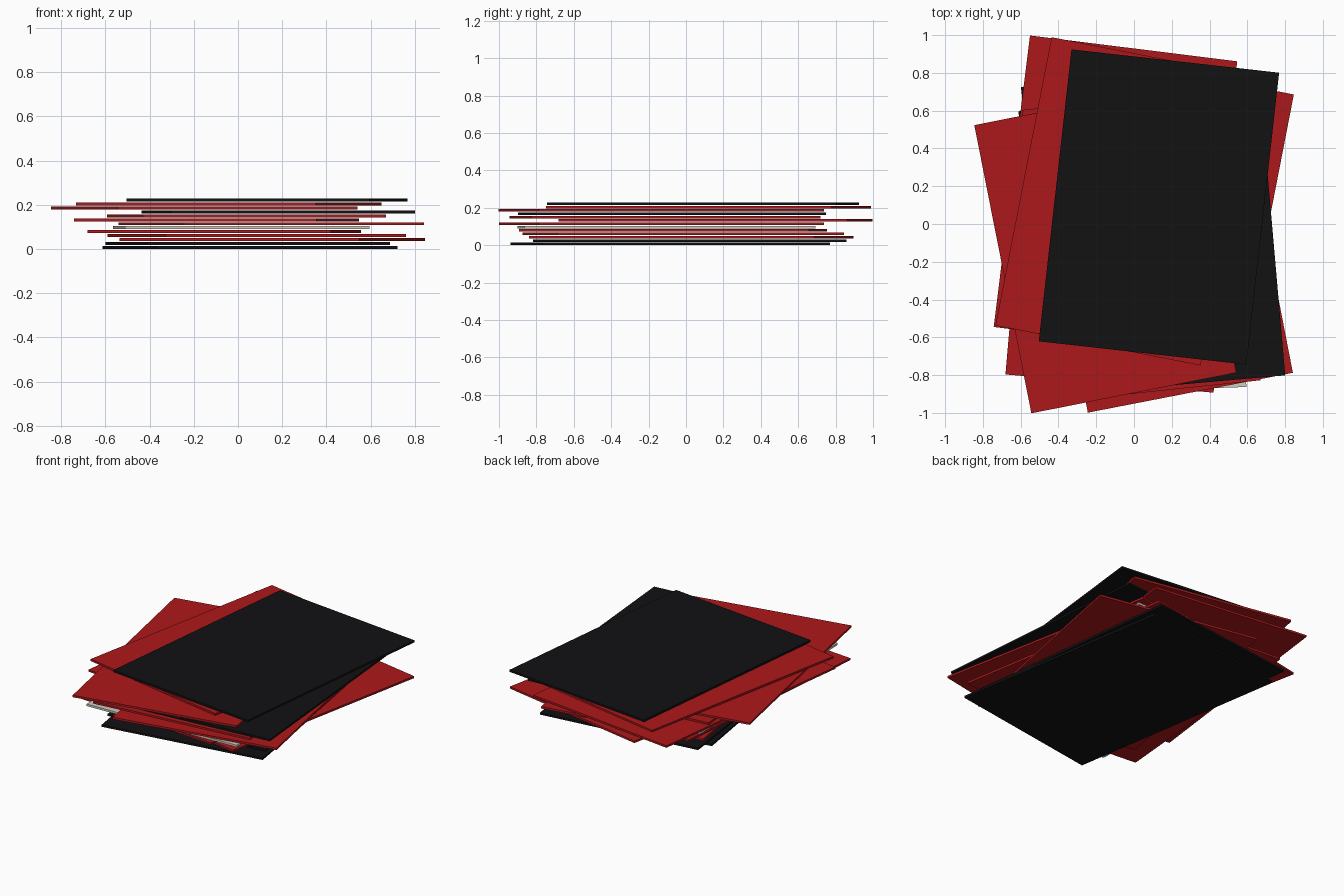
import bpy
import bmesh
import math

if "Cube" in bpy.data.objects:
    bpy.data.objects.remove(bpy.data.objects["Cube"])

W, H, T = 1.106, 1.555, 0.0135   # card width, length, thickness
PITCH = 0.0179                   # vertical spacing between cards


def material(name, rgb):
    m = bpy.data.materials.new(name)
    m.diffuse_color = (*rgb, 1.0)
    m.use_nodes = True
    m.node_tree.nodes["Principled BSDF"].inputs["Base Color"].default_value = m.diffuse_color
    return m


MATS = {
    "black": material("black_card", (0.006, 0.006, 0.007)),
    "red": material("red_card", (0.42, 0.009, 0.011)),
    "white": material("white_card", (0.62, 0.60, 0.52)),
}

# Cards from bottom to top: colour, centre x, centre y, twist in degrees
CARDS = [
    ("black", 0.055, -0.085, 9.0),
    ("black", 0.045, 0.020, 7.0),
    ("red", 0.155, 0.028, -11.0),
    ("red", 0.085, -0.015, 9.7),
    ("red", -0.062, -0.070, -5.0),
    ("white", 0.015, -0.105, 2.0),
    ("red", 0.150, -0.130, 11.0),
    ("red", -0.098, 0.158, -7.1),
    ("red", 0.038, -0.112, 6.0),
    ("black", 0.182, -0.075, 5.0),
    ("red", -0.152, -0.132, 11.2),
    ("red", -0.042, 0.120, -11.0),
    ("black", 0.132, 0.090, -6.4),
]


def add_card(name, colour, x, y, z, twist):
    mesh = bpy.data.meshes.new(name)
    bm = bmesh.new()
    bmesh.ops.create_cube(bm, size=1.0)
    bmesh.ops.scale(bm, vec=(W, H, T), verts=bm.verts)
    bm.to_mesh(mesh)
    bm.free()
    mesh.materials.append(MATS[colour])
    ob = bpy.data.objects.new(name, mesh)
    ob.location = (x, y, z)
    ob.rotation_euler.z = math.radians(twist)
    bpy.context.collection.objects.link(ob)


# Loose stack of twisted cards
for i, (colour, x, y, twist) in enumerate(CARDS):
    add_card(f"{colour}_card_{i + 1:02d}", colour, x, y, T / 2 + i * PITCH, twist)
